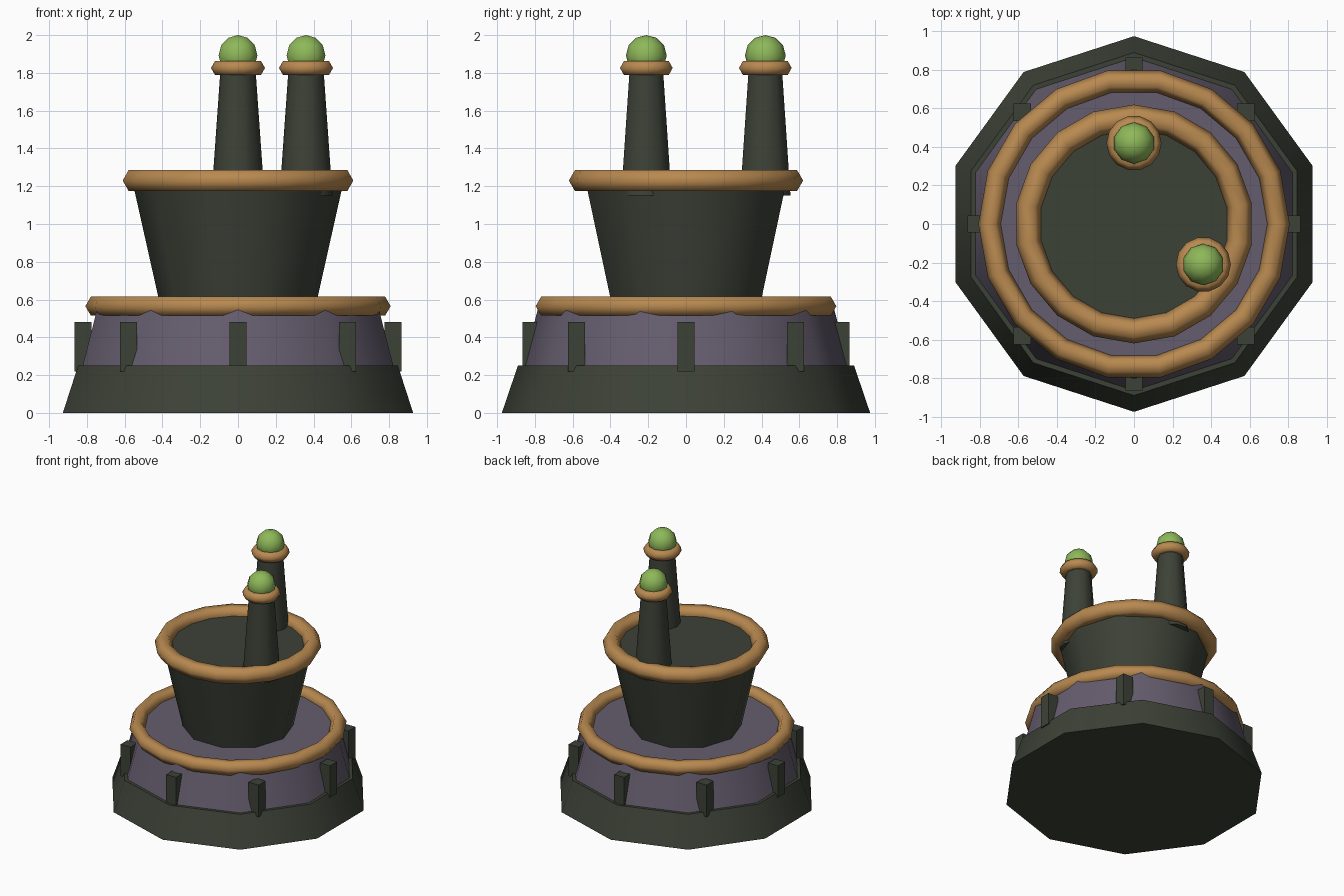
import bpy, bmesh, math
from mathutils import Matrix, Vector

cube = bpy.data.objects.get("Cube")
if cube:
    bpy.data.objects.remove(cube)


def material(name, rgb):
    m = bpy.data.materials.new(name)
    m.use_nodes = True
    m.diffuse_color = (*rgb, 1)
    m.node_tree.nodes["Principled BSDF"].inputs["Base Color"].default_value = (*rgb, 1)
    return m


DARK = material("dark_green", (0.046, 0.054, 0.038))
PURPLE = material("dusky_purple", (0.13, 0.108, 0.155))
COPPER = material("copper", (0.48, 0.25, 0.08))
GREEN = material("light_green", (0.27, 0.48, 0.10))


def finish(name, bm, mat, smooth=None):
    bmesh.ops.recalc_face_normals(bm, faces=bm.faces)
    mesh = bpy.data.meshes.new(name)
    bm.to_mesh(mesh)
    bm.free()
    mesh.materials.append(mat)
    ob = bpy.data.objects.new(name, mesh)
    bpy.context.collection.objects.link(ob)
    if smooth:
        bpy.ops.object.select_all(action="DESELECT")
        ob.select_set(True)
        bpy.context.view_layer.objects.active = ob
        bpy.ops.object.shade_smooth_by_angle(angle=math.radians(smooth))
    return ob


def lathe(name, profile, sides, mat, centre=(0, 0), start=0, closed=False, smooth=40):
    """Turn (radius, height) points round z; an open profile gets end caps."""
    bm = bmesh.new()
    rows = []
    for r, z in profile:
        angles = [math.radians(start) + math.tau * i / sides for i in range(sides)]
        rows.append([bm.verts.new((centre[0] + r * math.cos(a),
                                   centre[1] + r * math.sin(a), z)) for a in angles])
    pairs = list(zip(rows, rows[1:]))
    if closed:
        pairs.append((rows[-1], rows[0]))
    else:
        bm.faces.new(rows[0])
        bm.faces.new(rows[-1])
    for low, high in pairs:
        for i in range(sides):
            j = (i + 1) % sides
            bm.faces.new((low[i], low[j], high[j], high[i]))
    return finish(name, bm, mat, smooth)


def ring(name, radius, thick, z, sides, centre=(0, 0), start=0):
    """Ring with a hexagonal section."""
    section = [(radius + thick * math.cos(k * math.pi / 3),
                z + thick * math.sin(k * math.pi / 3)) for k in range(6)]
    return lathe(name, section, sides, COPPER, centre, start, True, 75)


# Stepped body
lathe("base", [(0.975, 0), (0.89, 0.25)], 10, DARK, start=90)
lathe("lower_drum", [(0.867, 0.24), (0.78, 0.565)], 10, PURPLE, start=90)
ring("lower_rim", 0.75, 0.058, 0.565, 18)
lathe("upper_bowl", [(0.41, 0.56), (0.56, 1.23)], 10, DARK)
ring("upper_rim", 0.555, 0.065, 1.23, 18, start=90)

# Square buttresses, all aligned with the axes
for i in range(8):
    a = i * math.pi / 4
    bm = bmesh.new()
    place = Matrix.Translation(Vector((0.82 * math.cos(a), 0.82 * math.sin(a), 0.35)))
    bmesh.ops.create_cube(bm, size=1, matrix=place @ Matrix.Diagonal((0.09, 0.09, 0.26, 1)))
    finish(f"buttress_{i + 1}", bm, DARK)

# Chimneys with collars and round caps
for label, spot in (("front", (0.36, -0.21)), ("back", (0, 0.42))):
    lathe(label + "_chimney", [(0.14, 1.15), (0.092, 1.83)], 10, DARK, spot)
    ring(label + "_collar", 0.1, 0.043, 1.826, 14, spot)
    bm = bmesh.new()
    bmesh.ops.create_uvsphere(bm, u_segments=10, v_segments=6, radius=0.108,
                              matrix=Matrix.Translation((*spot, 1.892)))
    finish(label + "_cap", bm, GREEN, 40)
